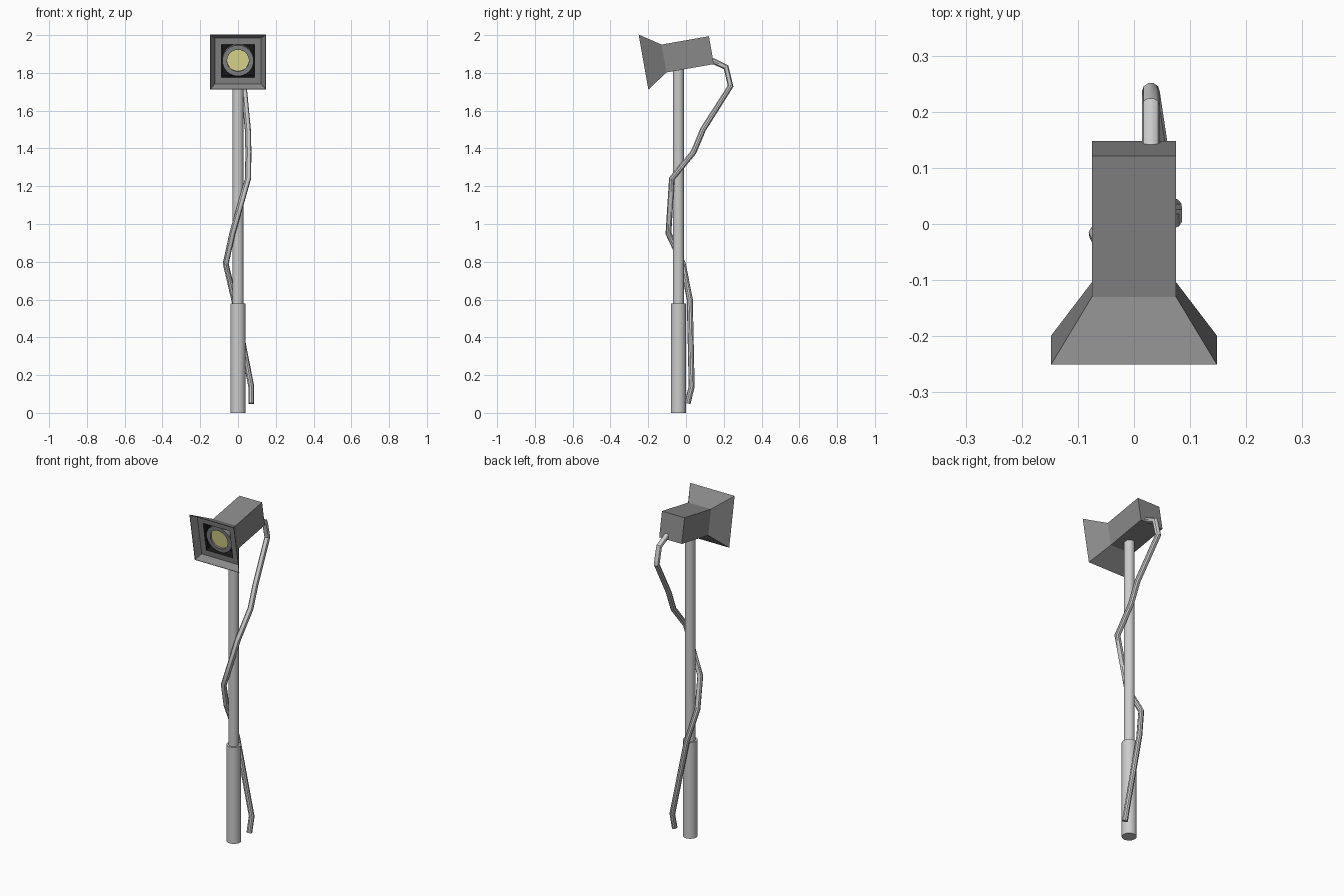
import bpy, bmesh, math
from mathutils import Matrix

if "Cube" in bpy.data.objects:
    bpy.data.objects.remove(bpy.data.objects["Cube"])

# head frame: origin at the middle of the hood mouth, +y runs to the back, tilted 10 degrees down
HEAD = Matrix.Translation((0, -0.225, 1.857)) @ Matrix.Rotation(math.radians(10), 4, 'X')


def material(name, rgb):
    m = bpy.data.materials.new(name)
    m.diffuse_color = (*rgb, 1)
    m.use_nodes = True
    m.node_tree.nodes["Principled BSDF"].inputs["Base Color"].default_value = m.diffuse_color
    return m


def loft(name, profile, sides, mat=None, matrix=Matrix(), cap=(True, True), smooth=False):
    """Rings of (radius, position along y), joined in order; 4 sides gives squares."""
    bm = bmesh.new()
    scale = math.sqrt(2) if sides == 4 else 1
    rings = []
    for r, y in profile:
        angles = [2 * math.pi * (i + 0.5) / sides for i in range(sides)]
        rings.append([bm.verts.new((r * scale * math.cos(a), y, r * scale * math.sin(a)))
                      for a in angles])
    for a, b in zip(rings, rings[1:]):
        for i in range(sides):
            j = (i + 1) % sides
            bm.faces.new((a[i], a[j], b[j], b[i]))
    if cap[0]:
        bm.faces.new(rings[0][::-1])
    if cap[1]:
        bm.faces.new(rings[-1])
    bmesh.ops.recalc_face_normals(bm, faces=bm.faces)
    me = bpy.data.meshes.new(name)
    bm.to_mesh(me)
    bm.free()
    ob = bpy.data.objects.new(name, me)
    bpy.context.collection.objects.link(ob)
    ob.matrix_world = matrix
    if mat:
        me.materials.append(mat)
    if smooth:
        shade(ob)
    return ob


def shade(ob):
    bpy.ops.object.select_all(action='DESELECT')
    ob.select_set(True)
    bpy.context.view_layer.objects.active = ob
    bpy.ops.object.shade_smooth_by_angle(angle=math.radians(35))


dark = material("dark_grey", (0.25, 0.25, 0.25))
black = material("black", (0.01, 0.01, 0.01))
yellow = material("lens_yellow", (0.8, 0.78, 0.3))

# two-stage pole
UP = Matrix.Translation((0, -0.04, 0)) @ Matrix.Rotation(math.radians(90), 4, 'X')
loft("lower_pole", [(0.04, 0), (0.04, 0.58)], 32, matrix=UP, smooth=True)
loft("upper_pole", [(0.029, 0.56), (0.029, 1.84)], 32, matrix=UP, smooth=True)

# lamp housing: box, flared hood, inner frame and dark recess
housing = loft("lamp_housing", [(0.075, 0.365), (0.075, 0.11), (0.148, 0), (0.145, 0),
                                (0.123, 0.035), (0.088, 0.035), (0.086, 0.085)],
               4, dark, HEAD)
housing.data.materials.append(black)
for f in housing.data.polygons:
    if all(housing.data.vertices[v].co.y < 0.09 and
           abs(housing.data.vertices[v].co.x) < 0.1 for v in f.vertices):
        f.material_index = 1

# lens ring and lens
loft("lens_ring", [(0.083, 0.085), (0.083, 0.045), (0.058, 0.045), (0.058, 0.085)], 32,
     dark, HEAD, (False, False), True)
loft("lens", [(0.058, 0.075), (0.058, 0.055)], 32, yellow, HEAD, smooth=True)

# cable winding down around the pole
path = [(0.03, 0.12, 1.87), (0.03, 0.145, 1.862), (0.03, 0.212, 1.83), (0.03, 0.236, 1.73),
        (0.052, 0.09, 1.5), (0.055, 0.04, 1.38), (0.053, -0.075, 1.24),
        (-0.03, -0.093, 0.95), (-0.065, -0.017, 0.79), (-0.02, 0.02, 0.6),
        (0.07, 0.03, 0.14), (0.07, 0.008, 0.05)]
cu = bpy.data.curves.new("cable_path", 'CURVE')
cu.dimensions = '3D'
cu.bevel_depth = 0.016
cu.bevel_resolution = 3
cu.use_fill_caps = True
sp = cu.splines.new('POLY')
sp.points.add(len(path) - 1)
for p, co in zip(sp.points, path):
    p.co = (*co, 1)
cable = bpy.data.objects.new("cable", cu)
bpy.context.collection.objects.link(cable)
bpy.ops.object.select_all(action='DESELECT')
cable.select_set(True)
bpy.context.view_layer.objects.active = cable
bpy.ops.object.convert(target='MESH')
shade(bpy.context.object)
